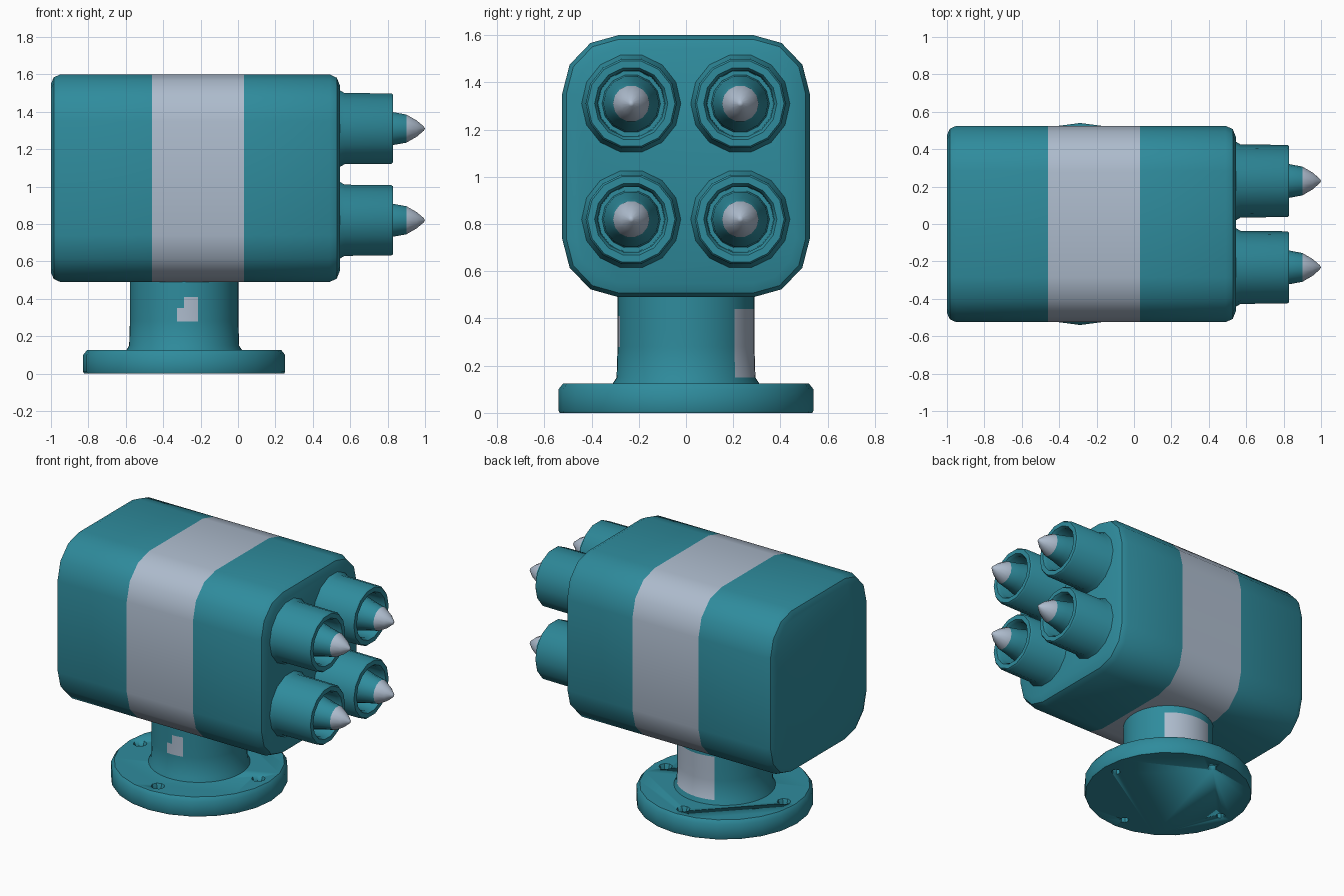
import bpy, bmesh
from math import sin, cos, pi, radians, degrees, atan2
from mathutils import Vector

if "Cube" in bpy.data.objects:
    bpy.data.objects.remove(bpy.data.objects["Cube"])


def make_material(name, rgb):
    mat = bpy.data.materials.new(name)
    mat.use_nodes = True
    mat.diffuse_color = (*rgb, 1)
    mat.node_tree.nodes["Principled BSDF"].inputs["Base Color"].default_value = (*rgb, 1)
    return mat


TEAL = make_material("teal paint", (0.028, 0.26, 0.335))
GREY = make_material("pale grey paint", (0.42, 0.50, 0.61))


def loft(name, rings, grey_rule=None, angle=40):
    """Skin a stack of closed rings, cap both ends, paint grey where the rule says."""
    bm = bmesh.new()
    loops = [[bm.verts.new(p) for p in ring] for ring in rings]
    n = len(loops[0])
    for a, b in zip(loops, loops[1:]):
        for i in range(n):
            j = (i + 1) % n
            bm.faces.new((a[i], a[j], b[j], b[i]))
    bm.faces.new(loops[0][::-1])
    bm.faces.new(loops[-1])
    bmesh.ops.remove_doubles(bm, verts=bm.verts, dist=0.0005)
    bmesh.ops.recalc_face_normals(bm, faces=bm.faces)
    for f in bm.faces:
        if grey_rule and grey_rule(f.calc_center_median()):
            f.material_index = 1
    mesh = bpy.data.meshes.new(name)
    bm.to_mesh(mesh)
    bm.free()
    mesh.materials.append(TEAL)
    mesh.materials.append(GREY)
    obj = bpy.data.objects.new(name, mesh)
    bpy.context.collection.objects.link(obj)
    bpy.ops.object.select_all(action='DESELECT')
    obj.select_set(True)
    bpy.context.view_layer.objects.active = obj
    bpy.ops.object.shade_smooth_by_angle(angle=radians(angle))
    return obj


def turned(name, profile, centre, sides, axis="z", **kw):
    """Revolve (radius, distance) pairs around the x or z axis through centre."""
    rings = []
    for r, h in profile:
        ring = []
        for i in range(sides):
            u, v = r * cos(2 * pi * i / sides), r * sin(2 * pi * i / sides)
            ring.append(Vector(centre) + Vector((u, v, h) if axis == "z" else (h, u, v)))
        rings.append(ring)
    return loft(name, rings, **kw)


# Housing: rounded box section swept along x, with a grey band
def housing_ring(x, inset):
    ring = []
    for k, (sy, sz) in enumerate(((1, 1), (-1, 1), (-1, -1), (1, -1))):
        for s in range(4):
            a = (k + s / 3) * pi / 2
            ring.append((x, sy * 0.285 + (0.24 - inset) * cos(a),
                         1.045 + sz * 0.305 + (0.25 - inset) * sin(a)))
    return ring


sections = ((-1, 0.05), (-0.985, 0.016), (-0.95, 0), (-0.46, 0),
            (0.032, 0), (0.49, 0), (0.528, 0.018), (0.545, 0.06))
loft("housing", [housing_ring(x, i) for x, i in sections],
     grey_rule=lambda c: -0.46 < c.x < 0.03)

# Four launch tubes, each with a pointed missile
tube = ((0.215, 0.5), (0.21, 0.545), (0.195, 0.57), (0.193, 0.82), (0.185, 0.83),
        (0.155, 0.83), (0.143, 0.81), (0.14, 0.64), (0, 0.64))
missile = ((0.125, 0.62), (0.118, 0.72), (0.09, 0.83), (0.077, 0.9),
           (0.045, 0.955), (0.012, 0.993), (0, 1.0))
for side, y in (("left", 0.23), ("right", -0.232)):
    for level, z in (("upper", 1.31), ("lower", 0.82)):
        turned(f"{level}_{side}_tube", tube, (0, y, z), 14, "x")
        turned(f"{level}_{side}_missile", missile, (0, y, z), 14, "x",
               grey_rule=lambda c: c.x > 0.9)

# Neck with two painted patches
CX = -0.288


def neck_patch(c):
    a = degrees(atan2(c.y, c.x - CX))
    back = 44 < a < 111 and 0.15 < c.z < 0.44
    front = -98 < a < -76 and 0.28 < c.z < 0.41
    corner = a < -92 and c.z > 0.35
    return back or (front and not corner)


neck = [(0.312, 0.1), (0.31, 0.125), (0.294, 0.15)]
neck += [(0.29, z) for z in (0.28, 0.35, 0.41, 0.44, 0.52)]
turned("neck", neck, (CX, 0, 0), 48, grey_rule=neck_patch)

# Base flange with four bolt holes
base = turned("base_flange", ((0.535, 0), (0.54, 0.01), (0.54, 0.1), (0.52, 0.125)),
              (CX, 0, 0), 24)
for i in range(4):
    a = i * pi / 2
    spot = (CX + 0.44 * cos(a), 0.44 * sin(a), 0)
    cutter = turned(f"bolt_hole_cutter_{i + 1}", ((0.03, -0.05), (0.03, 0.09), (0.055, 0.16)),
                    spot, 8)
    cutter.hide_render = True
    cutter.hide_set(True)
    cut = base.modifiers.new("bolt_hole", 'BOOLEAN')
    cut.operation = 'DIFFERENCE'
    cut.solver = 'EXACT'
    cut.object = cutter
